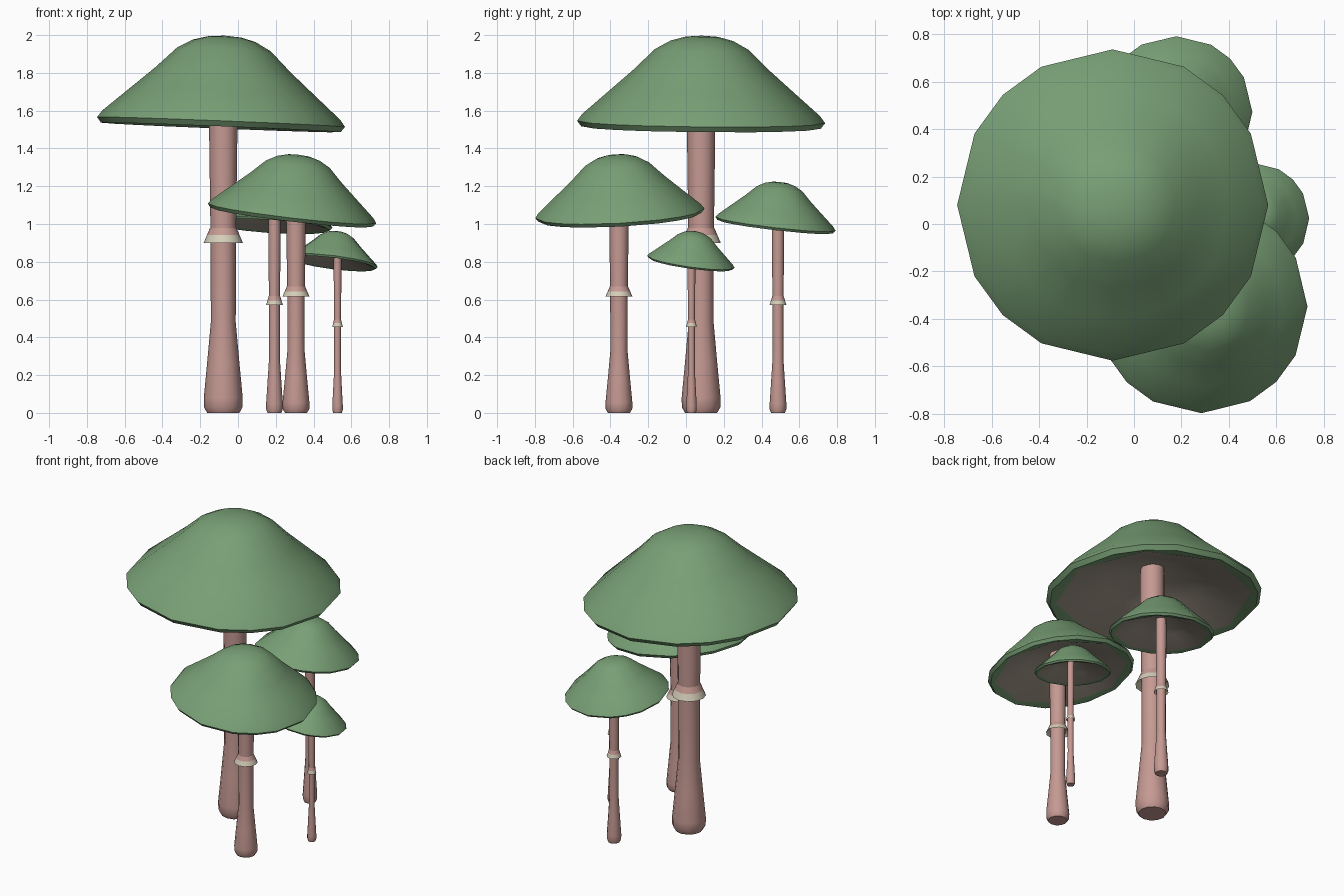
import bpy, bmesh, math
from mathutils import Vector, Matrix

if "Cube" in bpy.data.objects:
    bpy.data.objects.remove(bpy.data.objects["Cube"])


def material(name, rgb):
    m = bpy.data.materials.new(name)
    m.diffuse_color = (*rgb, 1)
    m.use_nodes = True
    m.node_tree.nodes["Principled BSDF"].inputs["Base Color"].default_value = m.diffuse_color
    return m


GREEN = material("cap green", (0.19, 0.35, 0.18))
PINK = material("stem pink", (0.56, 0.32, 0.29))
CREAM = material("ring cream", (0.66, 0.61, 0.48))
GILL = material("underside taupe", (0.36, 0.31, 0.25))

# sixteen slightly uneven directions, as in a squared grid pushed into a circle
A = [math.radians(q * 90 + a) for q in range(4) for a in (0, 27.3, 45, 62.7)]
A12 = [math.tau * i / 12 for i in range(12)]


def lathe(name, profile, angles, mats, matrix, angle=55, closed=False):
    """Profile rows: radius, z, material index of the band that follows, octagon flag."""
    bm = bmesh.new()
    rings = []
    for r, z, _, octa in profile:
        if r == 0:
            rings.append([bm.verts.new((0, 0, z))])
            continue
        ring = []
        for i, a in enumerate(angles):
            k = r
            if octa and i % 2:  # odd corners sit on the octagon's edges
                a = math.pi / 8 * i
                k = r * math.cos(math.pi / 8)
            ring.append(bm.verts.new((k * math.cos(a), k * math.sin(a), z)))
        rings.append(ring)
    n = len(angles)
    pairs = list(zip(rings, rings[1:], profile))
    if closed:
        pairs.append((rings[-1], rings[0], profile[-1]))
    for lo, hi, row in pairs:
        for i in range(n):
            j = (i + 1) % n
            quad = [lo[i % len(lo)], lo[j % len(lo)], hi[j % len(hi)], hi[i % len(hi)]]
            f = bm.faces.new(list(dict.fromkeys(quad)))
            f.material_index = row[2]
    bmesh.ops.recalc_face_normals(bm, faces=bm.faces)
    me = bpy.data.meshes.new(name)
    bm.to_mesh(me)
    bm.free()
    ob = bpy.data.objects.new(name, me)
    bpy.context.collection.objects.link(ob)
    for m in mats:
        me.materials.append(m)
    ob.matrix_world = matrix
    bpy.ops.object.select_all(action='DESELECT')
    ob.select_set(True)
    bpy.context.view_layer.objects.active = ob
    bpy.ops.object.shade_smooth_by_angle(angle=math.radians(angle))
    return ob


# cap outline, z measured from the rim plane
CAP = [(0, .462, 0, 0), (.09, .455, 0, 0), (.165, .435, 0, 0), (.25, .388, 0, 0),
       (.36, .28, 0, 0), (.49, .165, 0, 0), (.632, .04, 0, 0), (.66, .002, 0, 0),
       (.638, -.027, 0, 0), (.60, -.015, 1, 1), (.32, .095, 1, 1), (0, .20, 1, 0)]
STEM = [(0, 0, 0, 0), (.085, 0, 0, 0), (.102, .03, 0, 0), (.103, .08, 0, 0),
        (.085, .27, 0, 0), (.066, .48, 0, 0), (.067, .9, 0, 0), (.075, 1.5, 0, 0)]
RING = [(.07, .08, 1, 0), (.086, .042, 0, 0), (.104, 0, 0, 0), (.066, .035, 0, 0)]


def mushroom(name, base, stem_w, height, ring_z, cap_pos, cap_s, slope):
    # cap, tilted by its slope in x and y
    up = Vector((-slope[0], -slope[1], 1)).normalized()
    tilt = Vector((0, 0, 1)).rotation_difference(up).to_matrix().to_4x4()
    lathe(name + "_cap", CAP, A, [GREEN, GILL],
          Matrix.Translation(cap_pos) @ tilt @ Matrix.Scale(cap_s, 4))
    # stem, running up into the cap
    place = Matrix.Translation((base[0], base[1], 0))
    prof = [(r * stem_w, z * height, m, o) for r, z, m, o in STEM]
    top = cap_pos[2] + .22 * cap_s
    prof += [(.074 * stem_w, top, 0, 0), (0, top, 0, 0)]
    lathe(name + "_stem", prof, A12, [PINK], place)
    # flared ring around the stem
    prof = [(r * stem_w, z * height + ring_z, m, o) for r, z, m, o in RING]
    lathe(name + "_ring", prof, A12, [CREAM, PINK], place, 30, True)


mushroom("tall_mushroom", (-.078, .08), 1, 1, .90, (-.09, .08, 1.538), .995, (-.04, -.01))
mushroom("front_mushroom", (.307, -.355), .69, .6825, .615, (.286, -.35, 1.055), .68, (-.1176, .056))
mushroom("back_mushroom", (.193, .487), .43, .61, .57, (.18, .474, 1.0), .485, (-.065, -.116))
mushroom("small_mushroom", (.527, .029), .27, .48, .455, (.508, .026, .80), .353, (-.126, -.14))
